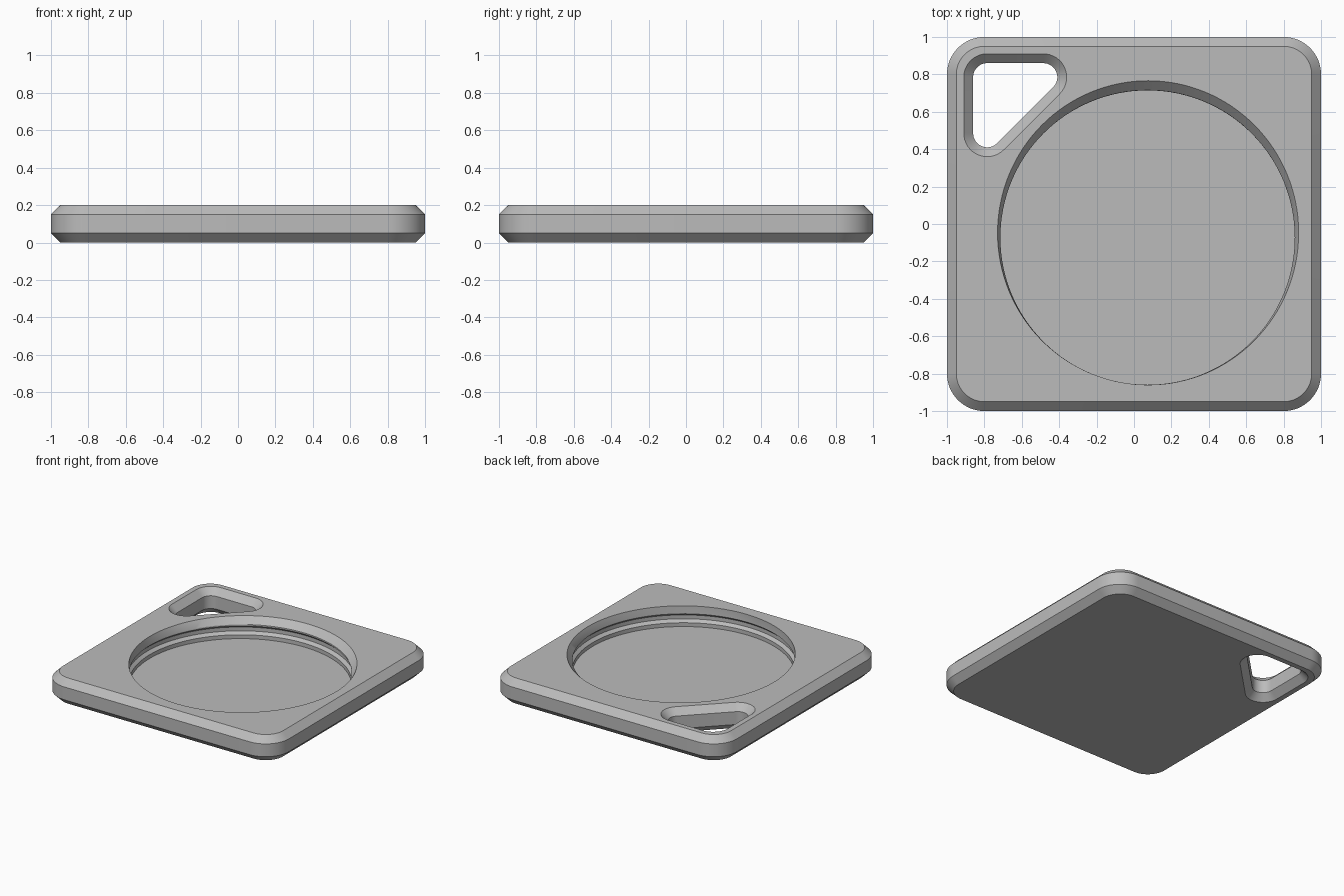
import bpy, bmesh, math
from mathutils import Vector

cube = bpy.data.objects.get("Cube")
if cube:
    bpy.data.objects.remove(cube, do_unlink=True)

grey = bpy.data.materials.new("plain grey")
grey.use_nodes = True
colour = (0.5, 0.5, 0.5, 1)
grey.diffuse_color = colour
grey.node_tree.nodes["Principled BSDF"].inputs["Base Color"].default_value = colour


def rounded(corners, radius, z, steps=16):
    """Outline around counter-clockwise corner centres, rounded by radius."""
    pts = []
    n = len(corners)
    for i, c in enumerate(corners):
        c = Vector(c)
        before, after = c - Vector(corners[i - 1]), Vector(corners[(i + 1) % n]) - c
        start = math.atan2(before.y, before.x) - math.pi / 2
        turn = (math.atan2(after.y, after.x) - math.pi / 2 - start) % math.tau
        for k in range(steps + 1):
            a = start + turn * k / steps
            pts.append((c.x + radius * math.cos(a), c.y + radius * math.sin(a), z))
    return pts


def ellipse(cx, cy, rx, ry, z, steps=128):
    angles = [math.tau * k / steps for k in range(steps)]
    return [(cx + rx * math.cos(a), cy + ry * math.sin(a), z) for a in angles]


def loft(name, rings):
    """Closed solid through a stack of outlines, bottom to top."""
    bm = bmesh.new()
    loops = [[bm.verts.new(p) for p in ring] for ring in rings]
    for low, high in zip(loops, loops[1:]):
        for i in range(len(low)):
            j = (i + 1) % len(low)
            bm.faces.new((low[i], low[j], high[j], high[i]))
    bm.faces.new(loops[0][::-1])
    bm.faces.new(loops[-1])
    mesh = bpy.data.meshes.new(name)
    bm.to_mesh(mesh)
    bm.free()
    mesh.materials.append(grey)
    obj = bpy.data.objects.new(name, mesh)
    bpy.context.collection.objects.link(obj)
    return obj


# Plate with chamfered top and bottom rims
square = [(-0.8, -0.8), (0.8, -0.8), (0.8, 0.8), (-0.8, 0.8)]
plate = loft("plate", [rounded(square, r, z) for r, z in
                       ((0.15, 0), (0.2, 0.05), (0.2, 0.15), (0.15, 0.2))])

# Triangular strap hole, flared at both ends
triangle = [(-0.785, 0.785), (-0.785, 0.485), (-0.485, 0.785)]
hole = loft("strap_hole_cutter", [rounded(triangle, r, z) for r, z in
            ((0.145, -0.02), (0.075, 0.05), (0.075, 0.15), (0.145, 0.22))])

# Round pocket: undercut groove, narrow lip, and a mouth leaning to the back
mid = 0.0725
pocket = loft("pocket_cutter", [
    ellipse(mid, -mid, 0.787, 0.787, 0.04),
    ellipse(mid, -mid, 0.787, 0.787, 0.07),
    ellipse(mid, -mid, 0.81, 0.81, 0.09),
    ellipse(mid, -mid, 0.81, 0.81, 0.12),
    ellipse(mid, -mid, 0.787, 0.787, 0.14),
    ellipse(mid, -mid, 0.788, 0.788, 0.15),
    ellipse(mid + 0.003, -0.047, 0.805, 0.813, 0.2),
    ellipse(mid + 0.003, -0.047, 0.805, 0.813, 0.25),
])

for cutter in (hole, pocket):
    cut = plate.modifiers.new(cutter.name, "BOOLEAN")
    cut.operation = "DIFFERENCE"
    cut.solver = "EXACT"
    cut.object = cutter
    cutter.hide_render = True

# Bake the cuts, drop the cutters, and keep edges crisp
bpy.ops.object.select_all(action="DESELECT")
plate.select_set(True)
bpy.context.view_layer.objects.active = plate
for m in list(plate.modifiers):
    bpy.ops.object.modifier_apply(modifier=m.name)
for cutter in (hole, pocket):
    bpy.data.objects.remove(cutter, do_unlink=True)
bpy.ops.object.shade_smooth_by_angle(angle=math.radians(25))
